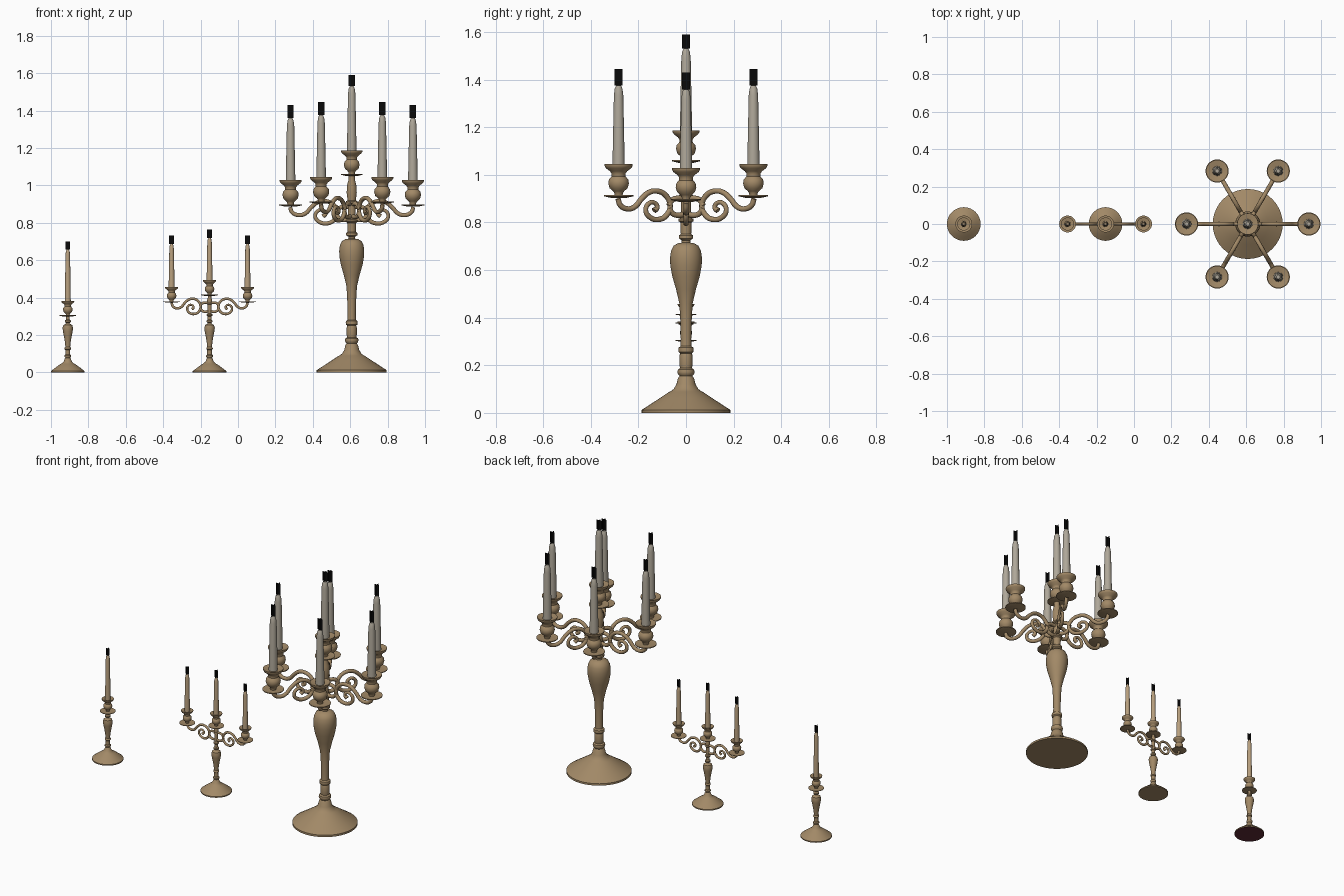
import bpy, bmesh, math
from mathutils import Matrix, Vector

if "Cube" in bpy.data.objects:
    bpy.data.objects.remove(bpy.data.objects["Cube"])


def material(name, rgb):
    m = bpy.data.materials.new(name)
    m.diffuse_color = (*rgb, 1)
    m.use_nodes = True
    m.node_tree.nodes["Principled BSDF"].inputs["Base Color"].default_value = m.diffuse_color
    return m


BRASS = material("aged_brass", (0.36, 0.25, 0.135))
GREY_WAX = material("grey_wax", (0.43, 0.39, 0.32))
TAN_WAX = material("tan_wax", (0.48, 0.35, 0.21))
BLACK = material("black_flame", (0.003, 0.003, 0.003))
FELT = material("red_felt", (0.11, 0.025, 0.035))


def add(name, mesh, loc, rot=0.0):
    ob = bpy.data.objects.new(name, mesh)
    ob.location = loc
    ob.rotation_euler.z = rot
    bpy.context.collection.objects.link(ob)
    return ob


def lathe(name, profile, loc, mat, segs=32):
    """Revolve (radius, height) points round z; ends on the axis are closed."""
    bm = bmesh.new()
    rings = []
    for r, z in profile:
        if r == 0:
            rings.append([bm.verts.new((0, 0, z))] * segs)
        else:
            rings.append([bm.verts.new((r * math.cos(2 * math.pi * i / segs),
                                        r * math.sin(2 * math.pi * i / segs), z))
                          for i in range(segs)])
    for a, b in zip(rings, rings[1:]):
        for i in range(segs):
            j = (i + 1) % segs
            quad = list(dict.fromkeys((a[i], a[j], b[j], b[i])))
            if len(quad) > 2:
                bm.faces.new(quad)
    bmesh.ops.recalc_face_normals(bm, faces=bm.faces)
    me = bpy.data.meshes.new(name)
    bm.to_mesh(me)
    bm.free()
    me.materials.append(mat)
    me.shade_smooth()
    me.set_sharp_from_angle(angle=math.radians(40))
    return add(name, me, loc)


def tube(name, strands, radius):
    """Mesh of smooth round tubes through (x, z, thickness) points."""
    cu = bpy.data.curves.new(name, 'CURVE')
    cu.dimensions = '3D'
    cu.bevel_depth = radius
    cu.bevel_resolution = 3
    cu.resolution_u = 6
    cu.use_fill_caps = True
    for pts in strands:
        sp = cu.splines.new('BEZIER')
        sp.bezier_points.add(len(pts) - 1)
        for bp, (x, z, t) in zip(sp.bezier_points, pts):
            bp.co = (x, 0, z)
            bp.radius = t
            bp.handle_left_type = bp.handle_right_type = 'AUTO'
    tmp = add(name, cu, (0, 0, 0))
    bpy.context.view_layer.update()
    dg = bpy.context.evaluated_depsgraph_get()
    me = bpy.data.meshes.new_from_object(tmp.evaluated_get(dg))
    bpy.data.objects.remove(tmp)
    me.materials.clear()
    me.materials.append(BRASS)
    me.shade_smooth()
    me.set_sharp_from_angle(angle=math.radians(40))
    return me


# drip tray, bulb and rim of one candle cup, at unit height
CUP = [(0.12, 0.05), (0.13, 0.14), (0.17, 0.19), (0.27, 0.28), (0.31, 0.42), (0.29, 0.54),
       (0.21, 0.63), (0.21, 0.72), (0.26, 0.79), (0.38, 0.88), (0.42, 0.95), (0.42, 1.0),
       (0.38, 1.0), (0.2, 0.93), (0, 0.93)]


def candle_set(name, x, y, z, h, tray, wax, r, length, flame_w, flame_h):
    prof = [(0, -0.02 * h), (tray * 0.5, -0.015 * h), (tray, 0.035 * h), (tray, 0.07 * h),
            (tray * 0.5, 0.04 * h)] + [(a * h, b * h) for a, b in CUP]
    lathe(name + "_cup", prof, (x, y, z), BRASS, 28)
    top = h + length
    lathe(name + "_candle", [(0, h * 0.9), (r, h * 0.9), (r * 0.76, top - r * 1.6),
                             (r * 0.62, top - r * 0.5), (r * 0.4, top), (0, top)],
          (x, y, z), wax, 20)
    # flame: two crossed upright cards
    w, z0, z1 = flame_w / 2, top, top + flame_h
    me = bpy.data.meshes.new(name + "_flame")
    me.from_pydata([(-w, 0, z0), (w, 0, z0), (w, 0, z1), (-w, 0, z1),
                    (0, -w, z0), (0, w, z0), (0, w, z1), (0, -w, z1)],
                   [], [(0, 1, 2, 3), (4, 5, 6, 7)])
    me.materials.append(BLACK)
    add(name + "_flame", me, (x, y, z))


# scrolled arm: S-curve from cup to spiral, plus a bracket to the column
SCROLL = [(.33, .90, 1), (.318, .872, 1), (.282, .857, 1), (.248, .866, 1), (.215, .9, 1),
          (.18, .926, 1), (.142, .932, 1), (.1, .915, 1), (.077, .872, 1), (.093, .832, 1),
          (.13, .813, 1), (.175, .822, .95), (.195, .85, .9), (.18, .88, .85),
          (.152, .882, .8), (.14, .862, .9), (.155, .85, 1.1)]
BRACKETS = [[(.01, .90, 1), (.04, .902, 1), (.068, .893, 1), (.084, .87, 1)],
            [(.01, .835, 1), (.04, .83, 1), (.068, .84, 1), (.08, .862, 1)]]

# ---------- large seven-light candelabra ----------
LX = 0.608
lathe("large_stem", [
    (0, 0), (.187, 0), (.187, .012), (.15, .036), (.11, .062), (.074, .086), (.066, .09),
    (.052, .10), (.04, .12), (.034, .145), (.027, .155), (.034, .163), (.036, .172),
    (.034, .182), (.025, .188), (.027, .2), (.027, .24), (.024, .25), (.031, .256),
    (.032, .265), (.031, .274), (.023, .28), (.022, .31), (.024, .39), (.028, .46),
    (.042, .52), (.058, .575), (.066, .62), (.067, .65), (.063, .68), (.052, .702),
    (.035, .712), (.018, .715), (.018, .725), (.03, .733), (.03, .745), (.022, .752),
    (.024, .80), (.032, .806), (.032, .815), (.02, .82), (.02, .9), (.03, .905),
    (.03, .915), (.022, .92), (.027, .96), (.025, 1.0), (.017, 1.03), (.017, 1.055),
    (0, 1.055)], (LX, 0, 0), BRASS, 40)
candle_set("large_centre", LX, 0, 1.052, .135, .058, GREY_WAX, .026, .343, .034, .06)

large_arm = tube("large_arm", [SCROLL] + BRACKETS, .0115)
for i in range(6):
    a = i * math.pi / 3
    drop = -0.016 if i % 3 == 0 else 0
    add(f"large_arm_{i}", large_arm, (LX, 0, drop), a)
    candle_set(f"large_outer_{i}", LX + .327 * math.cos(a), .327 * math.sin(a), .905 + drop,
               .14, .062, GREY_WAX, .026, .33, .034, .07)

# ---------- small stems shared by the other two ----------
SMALL = [(0, 0), (.09, 0), (.09, .007), (.068, .024), (.042, .043), (.034, .047),
         (.022, .058), (.016, .074), (.013, .078), (.018, .084), (.018, .091), (.013, .096),
         (.013, .12), (.017, .124), (.017, .131), (.013, .136), (.015, .16), (.02, .19),
         (.026, .22), (.028, .238), (.024, .253), (.012, .26)]

# ---------- three-light candelabra ----------
TX = -0.152
lathe("triple_stem", SMALL + [
    (.009, .264), (.016, .27), (.016, .277), (.011, .282), (.011, .3), (.016, .304),
    (.016, .31), (.01, .314), (.01, .362), (.015, .366), (.011, .372), (.014, .385),
    (.009, .4), (.009, .412), (0, .412)], (TX, 0, 0), BRASS)
candle_set("triple_centre", TX, 0, .41, .083, .045, TAN_WAX, .016, .225, .026, .046)
triple_arm = tube("triple_arm", [[(x * .615, .372 + (z - .9) * .68, t) for x, z, t in s]
                                 for s in [SCROLL] + BRACKETS], .0072)
for i, side in enumerate((1, -1)):
    add(f"triple_arm_{i}", triple_arm, (TX, 0, 0), i * math.pi)
    candle_set(f"triple_outer_{i}", TX + side * .203, 0, .374, .083, .045, TAN_WAX,
               .016, .229, .026, .046)

# ---------- single candlestick, with red felt under the foot ----------
SX = -0.91
single = lathe("single_stem", SMALL + [
    (.009, .264), (.016, .27), (.016, .277), (.009, .283), (.009, .302), (0, .302)],
    (SX, 0, 0), BRASS)
single.data.materials.append(FELT)
for p in single.data.polygons:
    if p.normal.z < -0.9 and p.center.z < 0.001:
        p.material_index = 1
candle_set("single", SX, 0, .3, .083, .045, TAN_WAX, .016, .273, .026, .044)
